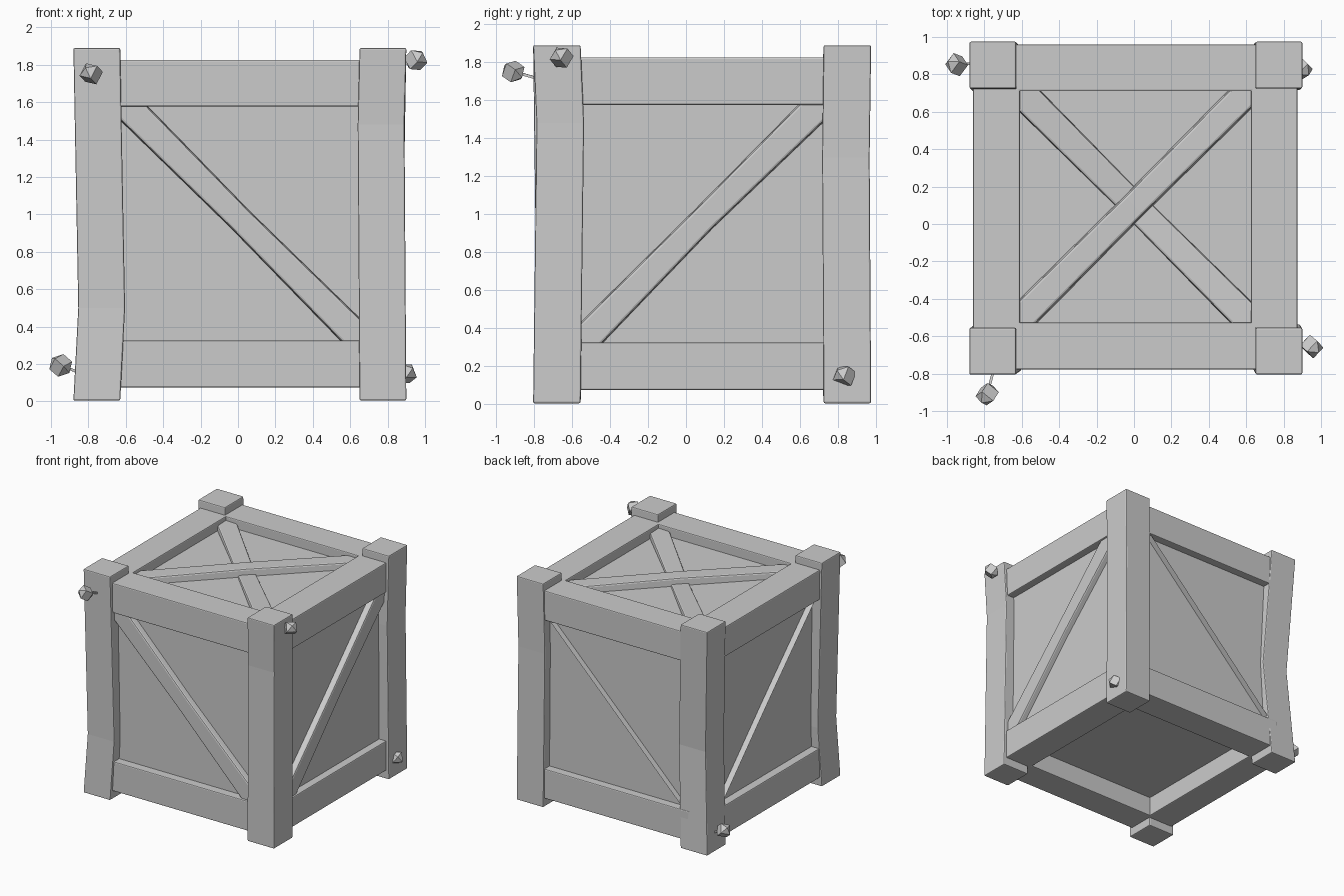
import bpy, bmesh
from mathutils import Vector as V

if "Cube" in bpy.data.objects:
    bpy.data.objects.remove(bpy.data.objects["Cube"])

def finish(name, bm, bevel=0.0):
    bmesh.ops.recalc_face_normals(bm, faces=bm.faces[:])
    me = bpy.data.meshes.new(name)
    bm.to_mesh(me)
    bm.free()
    ob = bpy.data.objects.new(name, me)
    bpy.context.collection.objects.link(ob)
    if bevel:
        m = ob.modifiers.new("bevel", 'BEVEL')
        m.width, m.segments = bevel, 2
        m.limit_method, m.angle_limit = 'ANGLE', 0.6
    return ob

def beam(name, path, u, v, bevel=0.008, waist=1.0, taper=1.0):
    """Timber swept along path; u, v are half-section vectors.
    waist narrows the inner rings, taper narrows the +v face."""
    bm = bmesh.new()
    u, v = V(u), V(v)
    rings = []
    for i, p in enumerate(path):
        w = waist if 0 < i < len(path) - 1 else 1.0
        rings.append([bm.verts.new(V(p) + a * w * (taper if b > 0 else 1) * u + b * v)
                      for a, b in ((-1, -1), (1, -1), (1, 1), (-1, 1))])
    for r, s in zip(rings, rings[1:]):
        for i in range(4):
            j = (i + 1) % 4
            bm.faces.new((r[i], r[j], s[j], s[i]))
    bm.faces.new(rings[0])
    bm.faces.new(rings[-1])
    return finish(name, bm, bevel)

CX, CY = 0.01, 0.093           # centre of the crate body
H = 0.125                      # half timber size

# Inner panelled box
beam("panel_box", [(CX, CY, 0.24), (CX, CY, 1.748)], (0.80, 0, 0), (0, 0.80, 0), 0)

# Corner posts, each with one slight kink: position, kink height, kink shift
posts = {
    "front_left_post": (-0.755, -0.68, 0.50, 0.026, 0.018),
    "front_right_post": (0.775, -0.68, 1.48, -0.01, 0.018),
    "back_left_post": (-0.755, 0.85, 0.85, 0.05, -0.05),
    "back_right_post": (0.775, 0.85, 1.30, -0.01, -0.008),
}
for name, (x, y, zk, dx, dy) in posts.items():
    beam(name, [(x, y, 0.005), (x + dx, y + dy, zk), (x, y, 1.89)],
         (H, 0, 0), (0, H, 0))

# Horizontal rails, bottom and top
for level, z in (("bottom", 0.2), ("top", 1.702)):
    for side, y in (("front", -0.652), ("back", 0.835)):
        beam(f"{level}_{side}_rail", [(-0.70, y, z), (0.72, y, z)], (0, H, 0), (0, 0, H))
    for side, x in (("left", -0.735), ("right", 0.75)):
        beam(f"{level}_{side}_rail", [(x, -0.62, z), (x, 0.79, z)], (H, 0, 0), (0, 0, H))

# Diagonal side braces; opposite sides are half-turn copies
L, W, T = 0.66, 0.06, 0.05
for side, s in (("front", -1), ("back", 1)):
    y = CY + s * 0.80
    beam(f"{side}_brace", [(CX + s * L, y, 0.975 + L), (CX, y, 0.975), (CX - s * L, y, 0.975 - L)],
         (W, 0, W), (0, s * T, 0), 0.012, 0.84, 0.9)
for side, s in (("right", 1), ("left", -1)):
    x = CX + s * 0.80
    beam(f"{side}_brace", [(x, CY - s * L, 0.965 - L), (x, CY, 0.975), (x, CY + s * L, 0.965 + L)],
         (0, -W, W), (s * T, 0, 0), 0.012, 0.84, 0.9)

# Crossed lid braces, the lower one sagging beneath the upper one
beam("lid_upper_brace", [(-L, 0.1 - L, 1.75), (0, 0.1, 1.76), (L, 0.1 + L, 1.75)],
     (W, -W, 0), (0, 0, T), 0.012, 0.9, 0.86)
beam("lid_lower_brace", [(-L, 0.1 + L, 1.745), (0, 0.1, 1.71), (L, 0.1 - L, 1.745)],
     (W, W, 0), (0, 0, T), 0.012, 0.9, 0.92)

# Loose nails: root on the post and centre of the faceted head
nails = {
    "front_left_nail": ((-0.75, -0.78, 1.715), (-0.785, -0.91, 1.752)),
    "front_right_nail": ((0.87, -0.64, 1.80), (0.95, -0.655, 1.825)),
    "back_right_nail": ((0.84, 0.845, 0.15), (0.895, 0.835, 0.148)),
    "back_left_nail": ((-0.85, 0.86, 0.155), (-0.948, 0.852, 0.193)),
}
for name, (root, head) in nails.items():
    root, head = V(root), V(head)
    d = head - root
    side = d.cross(V((0, 0, 1))).normalized()
    up = side.cross(d).normalized()
    beam(name + "_shaft", [root, head], side * 0.007, up * 0.007, 0)
    bm = bmesh.new()
    mat = V((0, 0, 1)).rotation_difference(d + up * 0.04 + side * 0.04).to_matrix().to_4x4()
    mat.translation = head
    bmesh.ops.create_uvsphere(bm, u_segments=4, v_segments=3, radius=0.064, matrix=mat)
    finish(name + "_head", bm)
